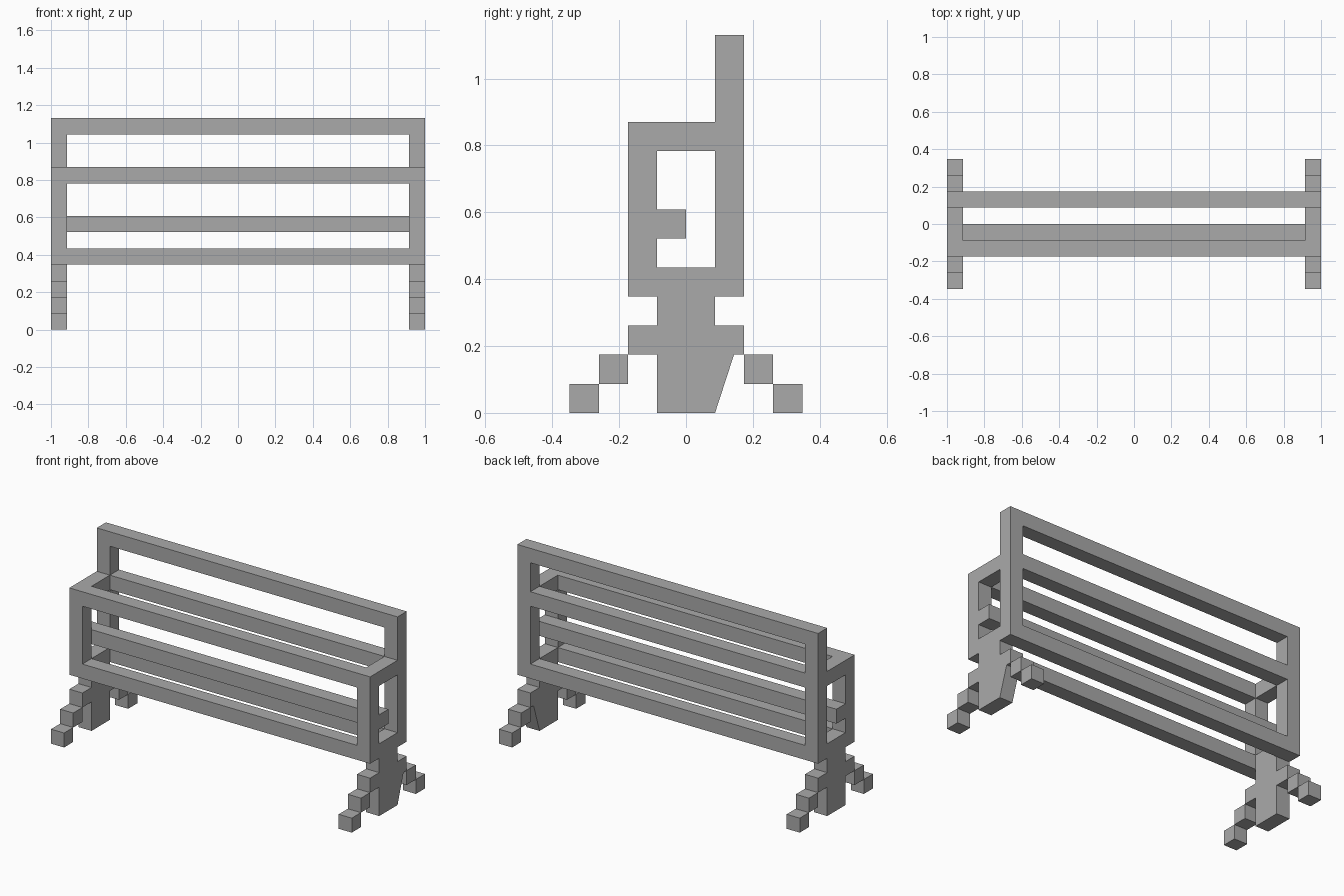
import bpy
import bmesh
from math import radians
from mathutils import Matrix

cube = bpy.data.objects.get("Cube")
if cube:
    bpy.data.objects.remove(cube, do_unlink=True)

U = 2 / 23          # one square bar thickness

grey = bpy.data.materials.new("plain grey")
GREY = (0.4, 0.4, 0.4, 1)
grey.use_nodes = True
grey.diffuse_color = GREY
grey.node_tree.nodes["Principled BSDF"].inputs["Base Color"].default_value = GREY


def block(name, centre, size, open_ends=False):
    """Box in bar units; open_ends drops the faces hidden against the end frames."""
    bm = bmesh.new()
    bmesh.ops.create_cube(bm, size=1)
    if open_ends:
        ends = [f for f in bm.faces if abs(f.normal.x) > 0.9]
        bmesh.ops.delete(bm, geom=ends, context='FACES_ONLY')
    bm.transform(Matrix.Diagonal([s * U for s in size] + [1]))
    bm.transform(Matrix.Translation([c * U for c in centre]))
    mesh = bpy.data.meshes.new(name)
    bm.to_mesh(mesh)
    bm.free()
    mesh.materials.append(grey)
    bpy.context.collection.objects.link(bpy.data.objects.new(name, mesh))


def end_frame(name, x, loops):
    """Flat upright plate from outline loops in the side plane; inner loops are holes."""
    curve = bpy.data.curves.new(name, 'CURVE')
    curve.dimensions = '2D'
    curve.fill_mode = 'BOTH'
    curve.extrude = U / 2
    for loop in loops:
        spline = curve.splines.new('POLY')
        spline.points.add(len(loop) - 1)
        for point, (y, z) in zip(spline.points, loop):
            point.co = (y * U, z * U, 0, 1)
        spline.use_cyclic_u = True
        spline.use_smooth = False
    curve.materials.append(grey)
    obj = bpy.data.objects.new(name, curve)
    obj.location.x = x * U
    obj.rotation_euler = (radians(90), 0, radians(90))
    bpy.context.collection.objects.link(obj)
    bpy.ops.object.select_all(action='DESELECT')
    obj.select_set(True)
    bpy.context.view_layer.objects.active = obj
    bpy.ops.object.convert(target='MESH')
    bpy.ops.object.shade_flat()


# End frames: leg, cross foot, waist, posts and arm, with a notched opening
opening = [(-1, 5), (1, 5), (1, 9), (-1, 9), (-1, 7), (0, 7), (0, 6), (-1, 6)]
for side, x, leg_top in (("left", 11, 1.65), ("right", -11, 1)):
    outline = [(-1, 0), (1, 0), (leg_top, 2), (2, 2), (2, 3), (1, 3), (1, 4),
               (2, 4), (2, 13), (1, 13), (1, 10), (-2, 10), (-2, 4), (-1, 4),
               (-1, 3), (-2, 3), (-2, 2), (-1, 2)]
    end_frame(side + "_end_frame", x, [outline, opening])

    # Stepped feet at the front and back of each leg
    for end, d in (("front", -1), ("back", 1)):
        block(f"{side}_{end}_upper_step", (x, 2.5 * d, 1.5), (1, 1, 1))
        block(f"{side}_{end}_lower_step", (x, 3.5 * d, 0.5), (1, 1, 1))

# Long rails between the end frames
rails = {
    "top_back_rail": (1.5, 12.5),
    "upper_back_rail": (1.5, 9.5),
    "lower_back_rail": (1.5, 4.5),
    "upper_front_rail": (-1.5, 9.5),
    "lower_front_rail": (-1.5, 4.5),
    "middle_rail": (-0.5, 6.5),
}
for name, (y, z) in rails.items():
    block(name, (0, y, z), (21, 1, 1), open_ends=True)
